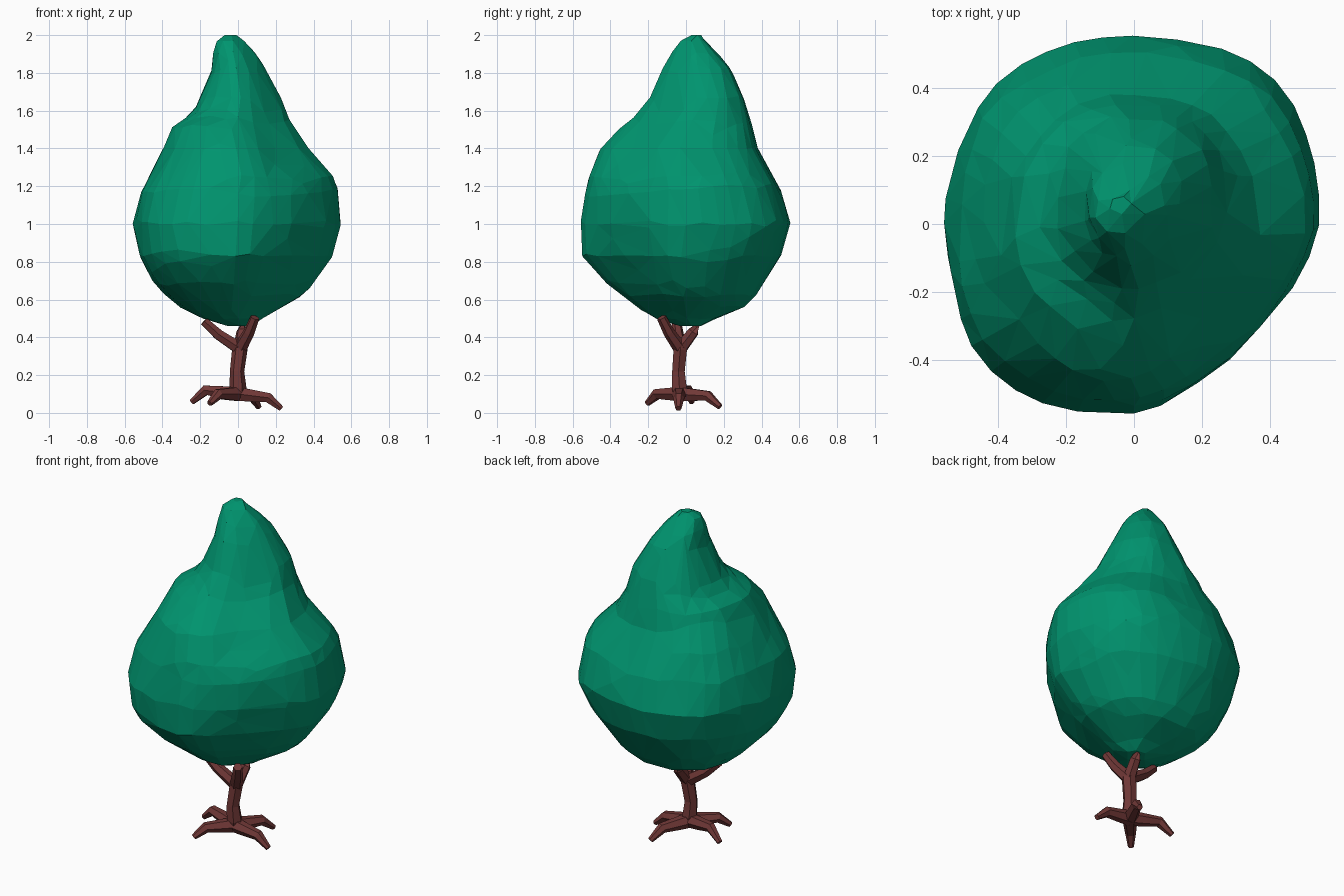
import bpy, bmesh, math
from mathutils import Vector, noise

if "Cube" in bpy.data.objects:
    bpy.data.objects.remove(bpy.data.objects["Cube"])


def material(name, rgb):
    m = bpy.data.materials.new(name)
    m.diffuse_color = (*rgb, 1)
    m.use_nodes = True
    m.node_tree.nodes["Principled BSDF"].inputs["Base Color"].default_value = m.diffuse_color
    return m


LEAF = material("leaf green", (0.0, 0.30, 0.16))
BARK = material("reddish bark", (0.165, 0.040, 0.038))


def finish(bm, name, mat):
    bmesh.ops.recalc_face_normals(bm, faces=bm.faces)
    me = bpy.data.meshes.new(name)
    bm.to_mesh(me)
    bm.free()
    me.materials.append(mat)
    ob = bpy.data.objects.new(name, me)
    bpy.context.collection.objects.link(ob)
    return ob


def skin(bm, rings):
    """Join vertex rings with quads and cap both ends."""
    n = len(rings[0])
    for a, b in zip(rings, rings[1:]):
        for i in range(n):
            j = (i + 1) % n
            bm.faces.new((a[i], a[j], b[j], b[i]))
    bm.faces.new(rings[0][::-1])
    bm.faces.new(rings[-1])


def limb(name, points, radii, sides=6):
    """Tapered faceted tube along a path."""
    bm = bmesh.new()
    pts = [Vector(p) for p in points]
    rings = []
    for k, p in enumerate(pts):
        t = (pts[min(k + 1, len(pts) - 1)] - pts[max(k - 1, 0)]).normalized()
        ref = Vector((0, 1, 0)) if abs(t.z) > 0.85 else Vector((0, 0, 1))
        u = t.cross(ref).normalized()
        v = t.cross(u)
        ring = []
        for i in range(sides):
            a = 2 * math.pi * i / sides
            ring.append(bm.verts.new(p + radii[k] * (u * math.cos(a) + v * math.sin(a))))
        rings.append(ring)
    skin(bm, rings)
    return finish(bm, name, BARK)


# Trunk
limb("trunk", [(0, -0.035, 0.065), (0, -0.035, 0.13), (-0.005, -0.04, 0.22),
               (0.01, -0.03, 0.34), (0.01, -0.03, 0.40)],
     [0.03, 0.045, 0.038, 0.041, 0.025])

# Roots: arch out from the trunk foot and bend down at a knee
roots = [(0.23, -0.04, 0.022, 0.08), (-0.245, 0.03, 0.057, 0.12),
         (-0.15, -0.205, 0.05, 0.10), (0.11, 0.18, 0.032, 0.09)]
base = Vector((0, -0.035, 0.10))
for i, (x, y, z, knee) in enumerate(roots):
    tip = Vector((x, y, z))
    mid = base.lerp(tip, 0.7)
    mid.z = knee
    limb(f"root_{i + 1}", [base, base.lerp(mid, 0.5), mid, tip],
         [0.042, 0.036, 0.030, 0.016])

# Branches: fork below the crown and run up into it
for i, (x, y, z) in enumerate([(-0.18, -0.05, 0.485), (0.09, -0.13, 0.505), (0.03, 0.085, 0.51)]):
    start, end = Vector((0.01, -0.03, 0.34)), Vector((x, y, z))
    mid = start.lerp(end, 0.6) - Vector((0, 0, 0.012))
    limb(f"branch_{i + 1}", [start, mid, end], [0.037, 0.031, 0.025])

# Crown: lofted rings of (z, left, right, front, back)
levels = [
    (0.46, -0.05, 0.07, -0.03, 0.08), (0.50, -0.19, 0.13, -0.17, 0.16),
    (0.56, -0.31, 0.24, -0.26, 0.32), (0.62, -0.38, 0.35, -0.34, 0.37),
    (0.70, -0.46, 0.41, -0.44, 0.42), (0.83, -0.525, 0.505, -0.555, 0.50),
    (1.00, -0.55, 0.545, -0.56, 0.56), (1.18, -0.515, 0.53, -0.535, 0.50),
    (1.25, -0.47, 0.51, -0.515, 0.46), (1.40, -0.39, 0.37, -0.465, 0.375),
    (1.53, -0.345, 0.285, -0.325, 0.35), (1.57, -0.25, 0.265, -0.265, 0.335),
    (1.66, -0.205, 0.235, -0.195, 0.31), (1.82, -0.14, 0.145, -0.125, 0.235),
    (1.90, -0.135, 0.095, -0.08, 0.17), (1.97, -0.11, 0.03, -0.03, 0.10),
    (2.00, -0.07, -0.01, 0.03, 0.08)]
# Corner fullness by height: back right, back left, front left, front right
fullness = [
    (0.46, 1.04, 1.03, 1.00, 0.85), (0.76, 1.05, 1.03, 1.06, 0.78),
    (1.00, 1.07, 1.05, 1.10, 0.87), (1.18, 1.08, 1.07, 1.06, 0.87),
    (1.33, 1.07, 1.15, 1.04, 0.80), (1.41, 1.07, 1.12, 1.03, 0.80),
    (1.47, 1.07, 1.02, 1.02, 0.80), (2.00, 1.06, 1.02, 1.02, 0.84)]


def sample(table, z):
    """Linear lookup of a row by height."""
    for a, b in zip(table, table[1:]):
        if z <= b[0] + 1e-6:
            t = (z - a[0]) / (b[0] - a[0])
            return [p + (q - p) * t for p, q in zip(a[1:], b[1:])]
    return table[-1][1:]


N = 40
fine = []
for a, b in zip(levels, levels[1:]):
    steps = max(1, round((b[0] - a[0]) / 0.04))
    fine += [a[0] + (b[0] - a[0]) * s / steps for s in range(steps)]
fine.append(2.0)

bm = bmesh.new()
rings = []
for z in fine:
    ring = []
    for i in range(N):
        t = 2 * math.pi * i / N
        # Wavy heights keep the facets from lining up in rows
        d = Vector((math.cos(t), math.sin(t), z * 1.5))
        wave = 0.06 * noise.noise(d * 1.7) * min(1, (z - 0.46) * 5, (2.0 - z) * 5)
        zz = min(2.0, max(0.46, z + wave))
        l, r, f, k = sample(levels, zz)
        quad = int(4 * i / N)
        corner = sample(fullness, zz)[quad]
        # The front right corner is cut off broadly, the others bulge softly
        s = 1 + (corner - 1) * abs(math.sin(2 * t)) ** (1.1 if quad == 3 else 2)
        if 0.46 < z < 1.95:
            s += 0.025 * noise.noise(d * 3.1 + Vector((5, 2, 8)))
        ring.append(bm.verts.new(((l + r) / 2 + (r - l) / 2 * s * math.cos(t),
                                  (f + k) / 2 + (k - f) / 2 * s * math.sin(t), zz)))
    rings.append(ring)
skin(bm, rings)
bmesh.ops.smooth_vert(bm, verts=[v for v in bm.verts if 0.5 < v.co.z < 1.93], factor=0.4,
                      use_axis_x=True, use_axis_y=True, use_axis_z=True)
bmesh.ops.triangulate(bm, faces=bm.faces)
crown = finish(bm, "leaf_crown", LEAF)
# Collapse to irregular facets
dec = crown.modifiers.new("facets", 'DECIMATE')
dec.ratio = 0.2
